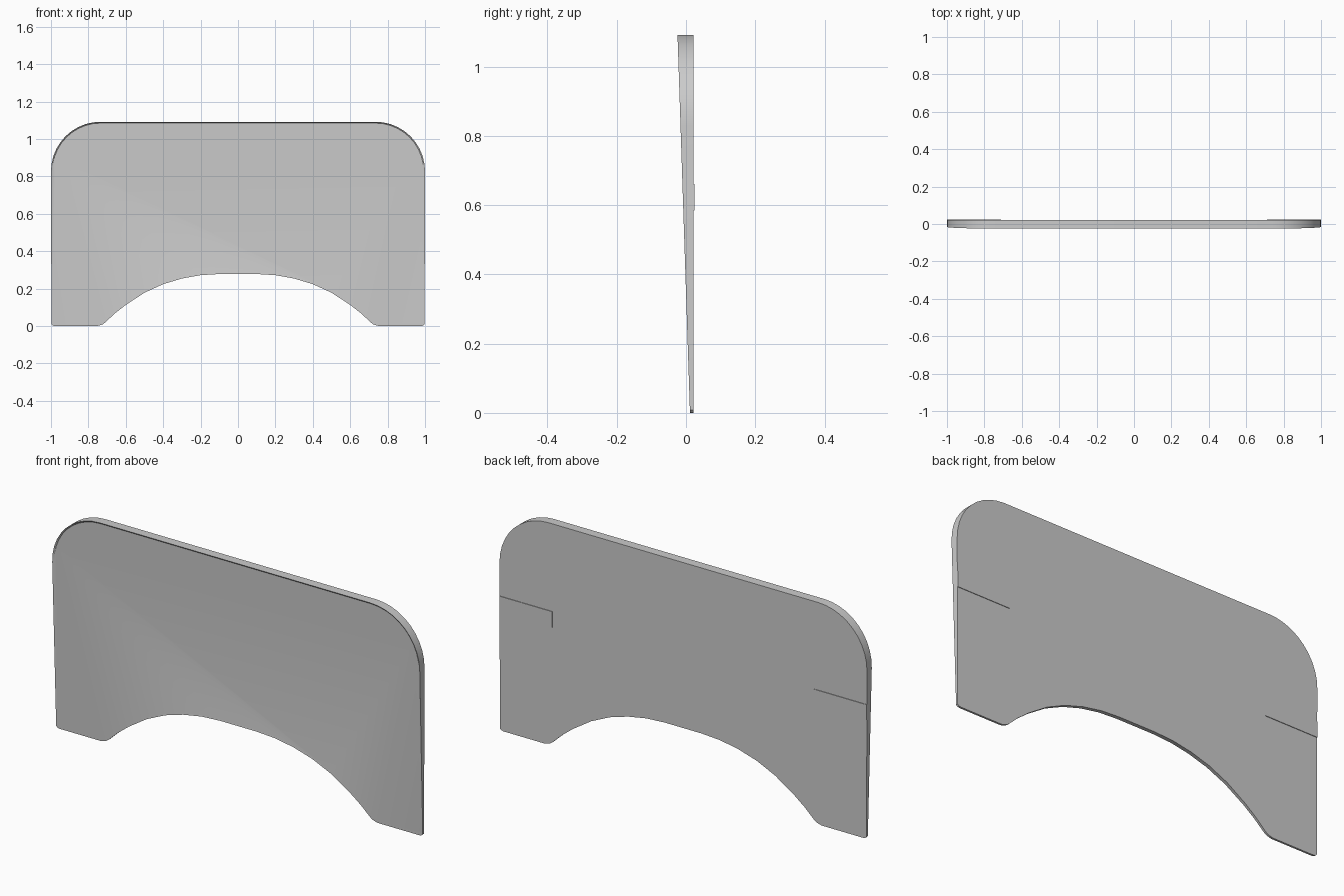
import bpy, bmesh
from math import sin, cos, pi

if "Cube" in bpy.data.objects:
    bpy.data.objects.remove(bpy.data.objects["Cube"])

BACK = 0.0215
TOP = 1.092


def front_y(z):
    # front face leans forward, so the panel is thickest at the top
    return 0.0115 - 0.036 * z / TOP


def link(bm, name):
    bmesh.ops.recalc_face_normals(bm, faces=bm.faces)
    me = bpy.data.meshes.new(name)
    bm.to_mesh(me)
    bm.free()
    ob = bpy.data.objects.new(name, me)
    bpy.context.collection.objects.link(ob)
    return ob


# half outline, from arch centre to foot, up the side and round the corner
half = [(0.1, 0.278), (0.2, 0.272), (0.3, 0.254), (0.4, 0.224), (0.5, 0.178),
        (0.6, 0.113), (0.66, 0.066), (0.71, 0.019), (0.725, 0.008), (0.74, 0.003), (0.755, 0.0),
        (0.98, 0.0), (0.991, 0.003), (0.997, 0.009), (0.9975, 0.02)]
R = 0.265
half += [(1 - R + R * cos(a), TOP - R + R * sin(a))
         for a in (i * pi / 20 for i in range(11))]
outline = half + [(-x, z) for x, z in reversed(half)]

# tapered panel with a fine chamfer round the front face
bm = bmesh.new()
back = [bm.verts.new((x, BACK, z)) for x, z in outline]
front = [bm.verts.new((x, front_y(z), z)) for x, z in outline]
n = len(outline)
bm.faces.new(back)
face = bm.faces.new(front)
for i in range(n):
    j = (i + 1) % n
    bm.faces.new((back[i], back[j], front[j], front[i]))
bmesh.ops.recalc_face_normals(bm, faces=bm.faces)
bmesh.ops.inset_region(bm, faces=[face], thickness=0.007, use_even_offset=True)
for v in face.verts:
    v.co.y = front_y(v.co.z)
for v in front:
    v.co.y += 0.006 * v.co.z
panel = link(bm, "headboard_panel")
bpy.context.view_layer.objects.active = panel
panel.select_set(True)
bpy.ops.object.shade_smooth_by_angle(angle=0.5)

# thin mounting strips on the back, one at each side
for side, name in ((-1, "left_back_strip"), (1, "right_back_strip")):
    bm = bmesh.new()
    bmesh.ops.create_cube(bm, size=1)
    for v in bm.verts:
        v.co.x = side * (0.855 + v.co.x * 0.288)
        v.co.y = 0.0215 + v.co.y * 0.006
        v.co.z = 0.6225 + v.co.z * 0.077
    link(bm, name)
